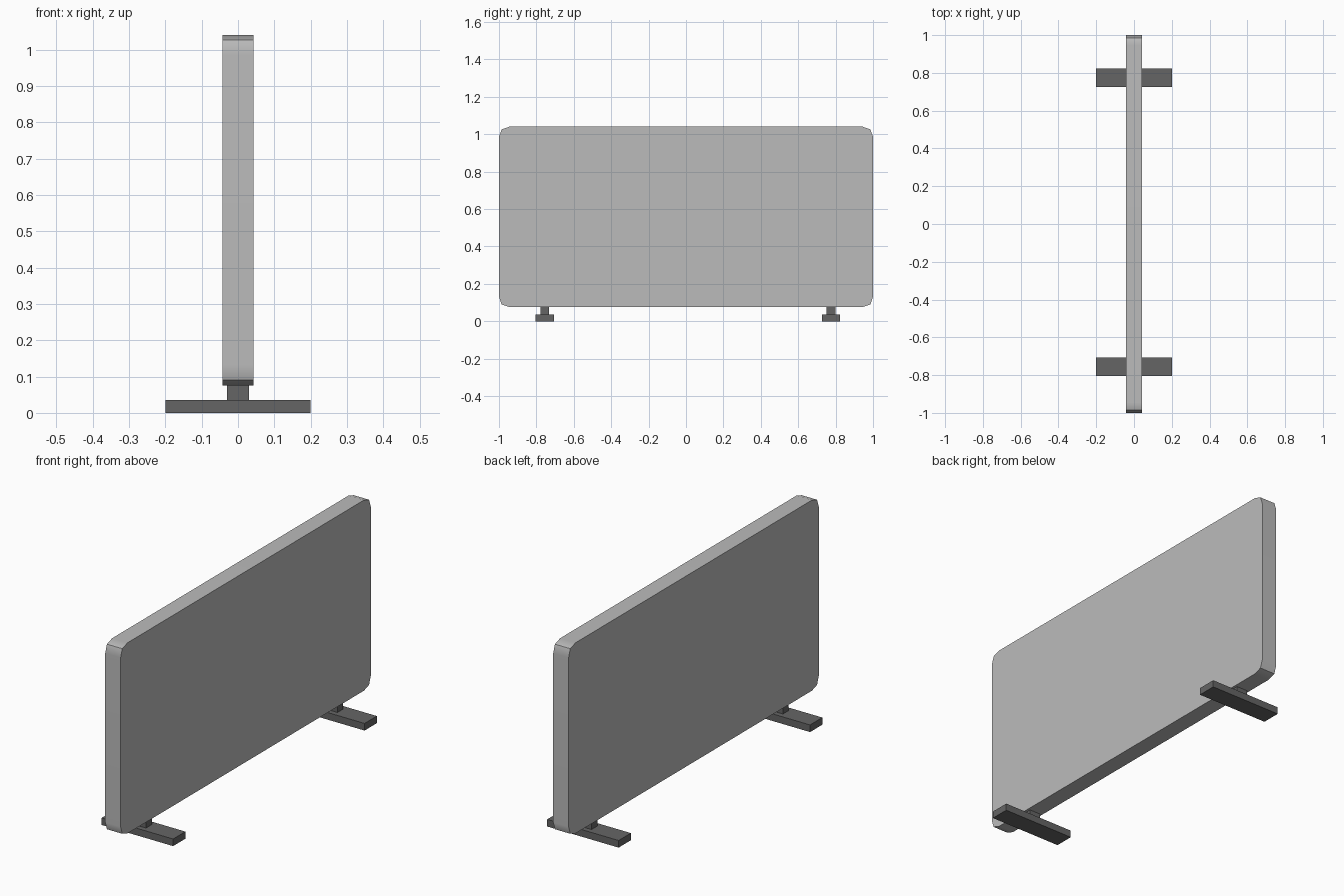
import bpy, bmesh

if "Cube" in bpy.data.objects:
    bpy.data.objects.remove(bpy.data.objects["Cube"])

def material(name, v):
    m = bpy.data.materials.new(name)
    m.diffuse_color = (v, v, v, 1)
    m.use_nodes = True
    m.node_tree.nodes["Principled BSDF"].inputs["Base Color"].default_value = m.diffuse_color
    return m

panel_grey = material("panel grey", 0.50)
foot_grey = material("dark foot grey", 0.13)

def finish(name, bm, mat):
    bmesh.ops.recalc_face_normals(bm, faces=bm.faces)
    mesh = bpy.data.meshes.new(name)
    bm.to_mesh(mesh)
    bm.free()
    mesh.materials.append(mat)
    ob = bpy.data.objects.new(name, mesh)
    bpy.context.collection.objects.link(ob)
    return ob

def box(name, x, y, z, mat):
    bm = bmesh.new()
    bmesh.ops.create_cube(bm, size=1)
    for v in bm.verts:
        v.co = [lo + (c + 0.5) * (hi - lo) for c, (lo, hi) in zip(v.co, (x, y, z))]
    return finish(name, bm, mat)

# Screen panel: rounded rectangle outline in y/z, extruded through x
HALF_T, BOTTOM, TOP = 0.043, 0.076, 1.04
mid, half = (TOP + BOTTOM) / 2, (TOP - BOTTOM) / 2
corner = [(1.0, half - 0.055), (0.986, half - 0.014), (0.945, half)]
outline = []
for sy, sz in ((1, 1), (-1, 1), (-1, -1), (1, -1)):
    pts = corner if sy * sz > 0 else corner[::-1]
    outline += [(sy * y, mid + sz * z) for y, z in pts]
bm = bmesh.new()
face = bm.faces.new([bm.verts.new((-HALF_T, y, z)) for y, z in outline])
ext = bmesh.ops.extrude_face_region(bm, geom=[face])
for v in ext["geom"]:
    if isinstance(v, bmesh.types.BMVert):
        v.co.x = HALF_T
panel = finish("screen_panel", bm, panel_grey)
bpy.context.view_layer.objects.active = panel
panel.select_set(True)
bpy.ops.object.shade_smooth_by_angle()
weighted = panel.modifiers.new("weighted normals", 'WEIGHTED_NORMAL')
weighted.keep_sharp = True

# Feet: flat crossbar and short post under the panel
for side, y in (("left", -0.755), ("right", 0.775)):
    box(side + "_foot_bar", (-0.2, 0.2), (y - 0.049, y + 0.049), (0, 0.036), foot_grey)
    box(side + "_foot_post", (-0.03, 0.03), (y - 0.023, y + 0.023), (0.036, BOTTOM), foot_grey)
